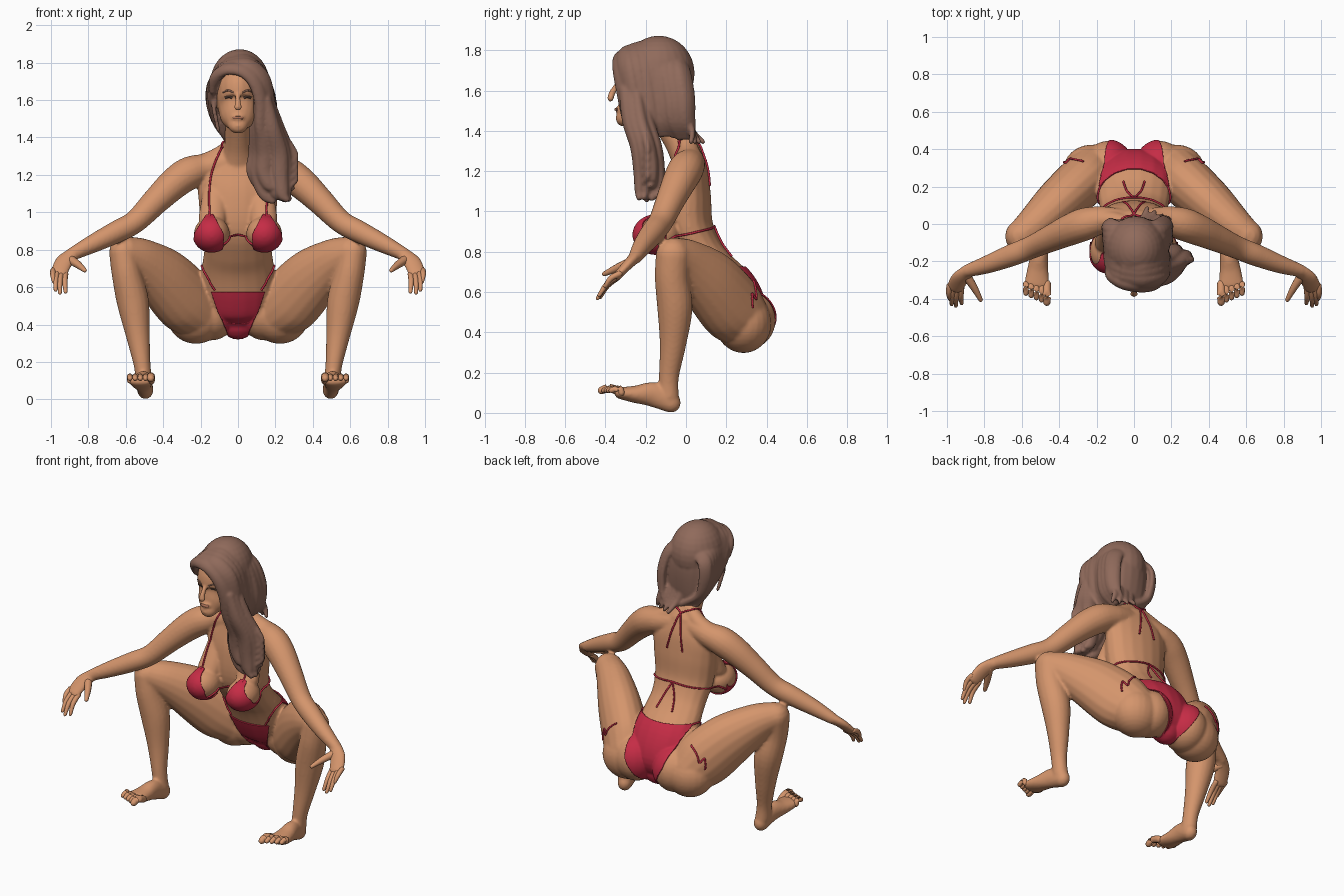
import bpy, bmesh, math, random
from mathutils import Vector
from mathutils.bvhtree import BVHTree

random.seed(4)
if "Cube" in bpy.data.objects:
    bpy.data.objects.remove(bpy.data.objects["Cube"])
SIDES = (1, -1)


def material(name, rgb):
    m = bpy.data.materials.new(name)
    m.use_nodes = True
    m.diffuse_color = (*rgb, 1)
    m.node_tree.nodes["Principled BSDF"].inputs["Base Color"].default_value = (*rgb, 1)
    return m


SKIN = material("skin", (0.66, 0.30, 0.15))
RED = material("red fabric", (0.56, 0.025, 0.06))
HAIR = material("brown hair", (0.28, 0.145, 0.105))
DARK = material("dark eyes", (0.07, 0.04, 0.03))
LIPS = material("lips", (0.42, 0.17, 0.10))


def add_object(name, data, mat):
    data.materials.append(mat)
    ob = bpy.data.objects.new(name, data)
    bpy.context.collection.objects.link(ob)
    return ob


def finish(name, bm, mat):
    bmesh.ops.recalc_face_normals(bm, faces=bm.faces[:])
    me = bpy.data.meshes.new(name)
    bm.to_mesh(me)
    bm.free()
    me.shade_smooth()
    return add_object(name, me, mat)


def fuse(ob, voxel, rounds):
    """Blend overlapping volumes into one soft skin."""
    remesh = ob.modifiers.new("blend", "REMESH")
    remesh.mode = "VOXEL"
    remesh.voxel_size = voxel
    soften = ob.modifiers.new("soften", "SMOOTH")
    soften.factor = 0.5
    soften.iterations = rounds
    bpy.context.view_layer.update()
    graph = bpy.context.evaluated_depsgraph_get()
    fused = bpy.data.meshes.new_from_object(ob.evaluated_get(graph))
    ob.modifiers.clear()
    ob.data = fused
    fused.shade_smooth()


def spline(pts, sub):
    """Smooth interpolation through points of any dimension."""
    out = []
    for i in range(len(pts) - 1):
        a, b, c, d = (pts[max(i - 1, 0)], pts[i], pts[i + 1], pts[min(i + 2, len(pts) - 1)])
        for k in range(sub):
            t = k / sub
            out.append([0.5 * (2 * q + (r - p) * t + (2 * p - 5 * q + 4 * r - s) * t * t
                               + (3 * q - p - 3 * r + s) * t ** 3)
                        for p, q, r, s in zip(a, b, c, d)])
    return out + [list(pts[-1])]


def tube(bm, pts, normal=(0, 1, 0), center=None, side=1, seg=18, sub=5):
    """Rounded loft; each station is x, y, z, width radius, depth radius."""
    path = spline([(p[0] * side, p[1], p[2], p[3], p[-1]) for p in pts], sub)
    pos = [Vector(p[:3]) for p in path]
    last = len(path) - 1
    rings = []
    for i, p in enumerate(path):
        t = (pos[min(i + 1, last)] - pos[max(i - 1, 0)]).normalized()
        n = pos[i] - Vector(center) if center else Vector((normal[0] * side, *normal[1:]))
        u = t.cross(n).normalized()
        v = u.cross(t)
        caps = [(0, 1)]
        r = min(p[3], p[4])
        if i == 0:
            caps = [(-r, 0.25), (-0.75 * r, 0.66), (-0.35 * r, 0.92), (0, 1)]
        if i == last:
            caps = [(0, 1), (0.35 * r, 0.92), (0.75 * r, 0.66), (r, 0.25)]
        for shift, k in caps:
            angles = [2 * math.pi * j / seg for j in range(seg)]
            rings.append([bm.verts.new(pos[i] + t * shift + u * (p[3] * k * math.cos(a))
                                       + v * (p[4] * k * math.sin(a))) for a in angles])
    for a, b in zip(rings, rings[1:]):
        for j in range(seg):
            bm.faces.new((a[j], a[j - 1], b[j - 1], b[j]))
    bm.faces.new(rings[0])
    bm.faces.new(rings[-1])


def ball(bm, co, size):
    verts = bmesh.ops.create_uvsphere(bm, u_segments=24, v_segments=16, radius=1)["verts"]
    for v in verts:
        v.co = Vector(co) + Vector(a * b for a, b in zip(v.co, size))


# Body: torso, neck, head, nose and lips
bm = bmesh.new()
tube(bm, [(0, .29, .40, .09, .07), (0, .275, .48, .18, .125), (0, .22, .60, .205, .135),
          (0, .135, .72, .192, .11), (0, .07, .81, .182, .11), (0, .015, .93, .198, .12),
          (0, .01, 1.08, .213, .115), (0, .015, 1.2, .21, .095), (0, .01, 1.29, .13, .07)])
tube(bm, [(0, .01, 1.24, .1, .075), (0, -.04, 1.35, .074, .07), (0, -.13, 1.5, .068, .07)])
tube(bm, [(0, -.305, 1.465, .055, .045), (0, -.27, 1.5, .09, .085), (0, -.215, 1.56, .108, .14),
          (0, -.19, 1.64, .118, .162), (0, -.175, 1.70, .112, .15), (0, -.15, 1.74, .085, .09)])
tube(bm, [(0, -.345, 1.625, .014), (0, -.368, 1.585, .017), (0, -.375, 1.56, .023, .017)])
ball(bm, (0, -.332, 1.505), (.035, .02, .018))

for s in SIDES:
    # Chest, seat, neck slope and ears
    ball(bm, (s * .14, -.145, .885), (.096, .113, .093))
    tube(bm, [(.12, -.035, 1.1, .07, .05), (.138, -.1, .96, .075, .06)], side=s)
    ball(bm, (s * .14, .305, .46), (.13, .14, .145))
    ball(bm, (s * .225, .285, .445), (.155, .14, .148))
    tube(bm, [(.04, 0, 1.345, .045), (.12, .02, 1.29, .05), (.22, .02, 1.24, .06)], side=s)
    ball(bm, (s * .122, -.17, 1.60), (.014, .03, .042))
    # Shoulder, arm and palm
    tube(bm, [(.06, .01, 1.265, .07), (.17, .02, 1.24, .075), (.26, 0, 1.21, .088),
              (.34, -.03, 1.155, .085), (.44, -.075, 1.06, .073), (.55, -.125, .95, .062),
              (.65, -.165, .895, .06), (.78, -.215, .83, .049), (.89, -.25, .775, .035)], side=s)
    tube(bm, [(.88, -.245, .78, .036, .032), (.93, -.29, .735, .049, .026),
              (.957, -.345, .675, .047, .021)], normal=(0, -.7, .7), side=s)
    # Thigh, shin and foot
    tube(bm, [(.22, .28, .46, .15, .14), (.29, .215, .535, .18, .14), (.40, .115, .65, .165, .13),
              (.52, .005, .745, .12, .105), (.60, -.06, .785, .088, .085)], normal=(.66, .74, 0), side=s)
    tube(bm, [(.615, -.065, .79, .075, .085), (.595, -.07, .67, .08, .085),
              (.562, -.055, .52, .086, .088), (.535, -.065, .34, .064, .066),
              (.512, -.085, .18, .045, .05), (.50, -.085, .08, .045, .05)], side=s)
    tube(bm, [(.495, -.07, .048, .043, .05), (.505, -.16, .09, .046, .062),
              (.515, -.25, .092, .058, .044), (.52, -.325, .098, .068, .03)], normal=(0, 0, 1), side=s)

body = finish("body", bm, SKIN)
fuse(body, .0085, 7)
source = bmesh.new()
source.from_mesh(body.data)
surface = BVHTree.FromBMesh(source)

# Fingers, thumbs and toes
for s, label in zip(SIDES, ("left", "right")):
    bm = bmesh.new()
    for k, tip in enumerate([(.922, -.425, .575), (.952, -.438, .57), (.975, -.43, .585), (.985, -.4, .63)]):
        base = Vector((.922 + .022 * k, -.34 + .003 * k, .672 + .006 * k))
        mid = base.lerp(Vector(tip), .5) + Vector((.004, -.008, .008))
        tube(bm, [(*base, .0155), (*mid, .0145), (*tip, .01)], side=s, seg=10, sub=3)
    tube(bm, [(.90, -.27, .75, .025), (.855, -.34, .72, .02), (.82, -.405, .69, .012)],
         side=s, seg=10, sub=3)
    finish(label + "_fingers", bm, SKIN)
    bm = bmesh.new()
    for k in range(5):
        x, r = .466 + .028 * k, .022 if k == 0 else .0155
        end = -.418 + .012 * k
        tube(bm, [(x, -.32, .1, r), (x, end + .04, .123, r), (x, end, .112, r * .9)],
             side=s, seg=10, sub=3)
    finish(label + "_toes", bm, SKIN)


def garment(name, outline, y_limit, facing):
    """Fabric cut from the body surface by a convex front outline (counterclockwise x, z)."""
    bm = source.copy()
    cuts = [((0, y_limit, 0), (0, -facing, 0))]
    for (x0, z0), (x1, z1) in zip(outline, outline[1:] + outline[:1]):
        cuts.append(((x0, 0, z0), (z1 - z0, 0, x0 - x1)))
    for co, no in cuts:
        bmesh.ops.bisect_plane(bm, geom=bm.verts[:] + bm.edges[:] + bm.faces[:], dist=1e-5,
                               plane_co=co, plane_no=Vector(no).normalized(), clear_outer=True)
    bm.normal_update()
    for v in bm.verts:
        v.co += v.normal * 0.002
    me = bpy.data.meshes.new(name)
    bm.to_mesh(me)
    bm.free()
    me.shade_smooth()
    solid = add_object(name, me, RED).modifiers.new("thickness", "SOLIDIFY")
    solid.thickness = 0.007
    solid.offset = 1


def string(name, pts, mat=RED, radius=0.0055, lift=0.004, front=False):
    """Thin cord that hugs the body; front details are projected straight back."""
    curve = bpy.data.curves.new(name, "CURVE")
    curve.dimensions = "3D"
    curve.bevel_depth = radius
    curve.bevel_resolution = 2
    curve.use_fill_caps = True
    line = []
    for p in spline(pts, 8):
        hit = surface.find_nearest(Vector(p))
        if front:
            ray = surface.ray_cast(Vector((p[0], -1, p[2])), Vector((0, 1, 0)))
            hit = ray if ray[0] else hit
        line.append(hit[0] + hit[1] * lift)
    sp = curve.splines.new("POLY")
    sp.points.add(len(line) - 1)
    for point, co in zip(sp.points, line):
        point.co = (*co, 1)
    add_object(name, curve, mat)


# Swimsuit panels
garment("front_panel", [(-.045, .3), (.045, .3), (.09, .43), (.15, .575), (-.15, .575), (-.09, .43)], .27, -1)
garment("back_panel", [(-.02, .29), (.02, .29), (.135, .5), (.185, .72), (-.185, .72), (-.135, .5)], .2, 1)
for s, label in zip(SIDES, ("left", "right")):
    cup = [(.085, .805), (.16, .785), (.235, .82), (.225, .89), (.165, .985), (.135, .985), (.08, .88)]
    if s < 0:
        cup = [(-x, z) for x, z in reversed(cup)]
    garment(label + "_cup", cup, -.1, -1)
    # Cords
    string(label + "_neck_strap", [(s * .15, -.18, .97), (s * .153, -.1, 1.1), (s * .135, -.06, 1.23),
                                   (s * .085, -.04, 1.345)], front=True)
    cords = {
        "neck_loop": [(.085, -.04, 1.345), (.08, 0, 1.375), (.05, .05, 1.38), (0, .06, 1.36)],
        "neck_tie": [(0, .06, 1.36), (.03, .12, 1.26), (.06, .14, 1.13)],
        "chest_band": [(0, -.13, .87), (.07, -.2, .83), (.14, -.22, .80), (.22, -.12, .84),
                       (.21, .03, .89), (.12, .14, .92), (0, .15, .93)],
        "band_tie": [(0, .15, .93), (.035, .17, .85), (.055, .22, .77)],
        "hip_cord": [(.14, .08, .57), (.18, .09, .65), (.2, .13, .71), (.17, .24, .715)],
        "hip_bow": [(.27, .3, .63), (.31, .32, .6), (.33, .33, .56), (.34, .29, .58), (.36, .32, .52)],
    }
    for part, pts in cords.items():
        string(label + "_" + part, [(s * x, y, z) for x, y, z in pts])
    # Eyes and brows
    string(label + "_eye", [(s * .03, 0, 1.612), (s * .048, 0, 1.618), (s * .068, 0, 1.613)],
           DARK, .007, -.001, True)
    string(label + "_brow", [(s * .024, 0, 1.64), (s * .052, 0, 1.652), (s * .08, 0, 1.642)],
           HAIR, .005, -.001, True)
string("mouth", [(-.026, 0, 1.505), (0, 0, 1.506), (.026, 0, 1.505)], LIPS, .008, -.002, True)

# Hair: crown and back mass
HEAD = (.01, -.15, 1.62)
bm = bmesh.new()
ball(bm, (.01, -.135, 1.685), (.16, .178, .187))
tube(bm, [(.01, -.11, 1.70, .15, .14), (.02, -.08, 1.6, .155, .12), (.03, -.05, 1.48, .14, .08),
          (.05, -.025, 1.38, .11, .035)])

# Hair: locks swept from the parting
for i in range(9):
    t = i / 8
    arch = .05 * math.sin(math.pi * t) - .035 * t
    j = random.uniform(-.01, .01)
    tube(bm, [(-.06 + .04 * t, -.29 + .26 * t, 1.785 + arch, .035, .02),
              (.05, -.31 + .28 * t, 1.79 + arch, .045, .022),
              (.135, -.30 + .285 * t, 1.715 + .5 * arch, .05, .024),
              (.165 + j, -.27 + .275 * t, 1.57, .05, .028),
              (.16 + j, -.24 + .25 * t, 1.45, .044, .026),
              (.13, -.2 + .23 * t, 1.375 - j, .022, .014)], center=HEAD, seg=12)
    tube(bm, [(-.05 + .05 * t, -.29 + .26 * t, 1.785 + arch, .035, .02),
              (-.105, -.28 + .265 * t, 1.74 + .7 * arch, .044, .02),
              (-.14, -.21 + .21 * t, 1.66, .042, .02),
              (-.135, -.12 + .12 * t, 1.56, .04, .022),
              (-.09, -.05 + .05 * t, 1.45 + j, .03, .02),
              (-.05 + .1 * t, -.01 + .03 * t, 1.37, .014, .012)], center=HEAD, seg=12)

# Hair: long tail over the left shoulder
for i in range(12):
    a = i * 2.4
    r = .092 * math.sqrt((i + .5) / 12)
    dx, dy = r * math.cos(a), .55 * r * math.sin(a)
    drop = random.uniform(0, .1)
    tube(bm, [(.13 + .4 * dx, -.26 + dy, 1.6, .035, .03), (.155 + .7 * dx, -.24 + dy, 1.45, .045, .035),
              (.18 + dx, -.2 + dy, 1.32, .05, .035), (.18 + 1.2 * dx, -.185 + dy, 1.19 + drop * .4, .046, .034),
              (.2 + dx, -.185 + dy, 1.09 + drop * .7, .036, .028),
              (.23 + .8 * dx, -.19 + dy, 1.05 + drop, .018, .016)], seg=12)
# Loose curls and back wisps
for i in range(4):
    z = 1.36 - .04 * i
    tube(bm, [(.21, -.21, z + .07, .03, .024), (.27, -.2, z, .026, .02), (.305, -.19, z - .06, .02, .016),
              (.28, -.21, z - .1, .013, .013)], seg=10)
    tube(bm, [(.03 + .04 * i, 0, 1.47, .03, .02), (.05 + .04 * i, .03, 1.4, .022, .016),
              (.07 + .04 * i, .085 - .02 * i, 1.345, .013, .012)], seg=10)

# Hair: front roll along the parting and wisp by the right ear
tube(bm, [(-.135, -.24, 1.65, .02, .02), (-.125, -.28, 1.72, .03, .025), (-.06, -.32, 1.765, .035, .026),
          (.03, -.335, 1.755, .04, .026), (.095, -.33, 1.69, .042, .028), (.125, -.31, 1.58, .04, .03),
          (.125, -.285, 1.46, .038, .03), (.14, -.25, 1.36, .035, .028)], center=HEAD, seg=14)
tube(bm, [(-.13, -.2, 1.62, .014), (-.128, -.2, 1.55, .013), (-.105, -.18, 1.44, .011)], seg=10)
fuse(finish("hair", bm, HAIR), .008, 3)
source.free()
